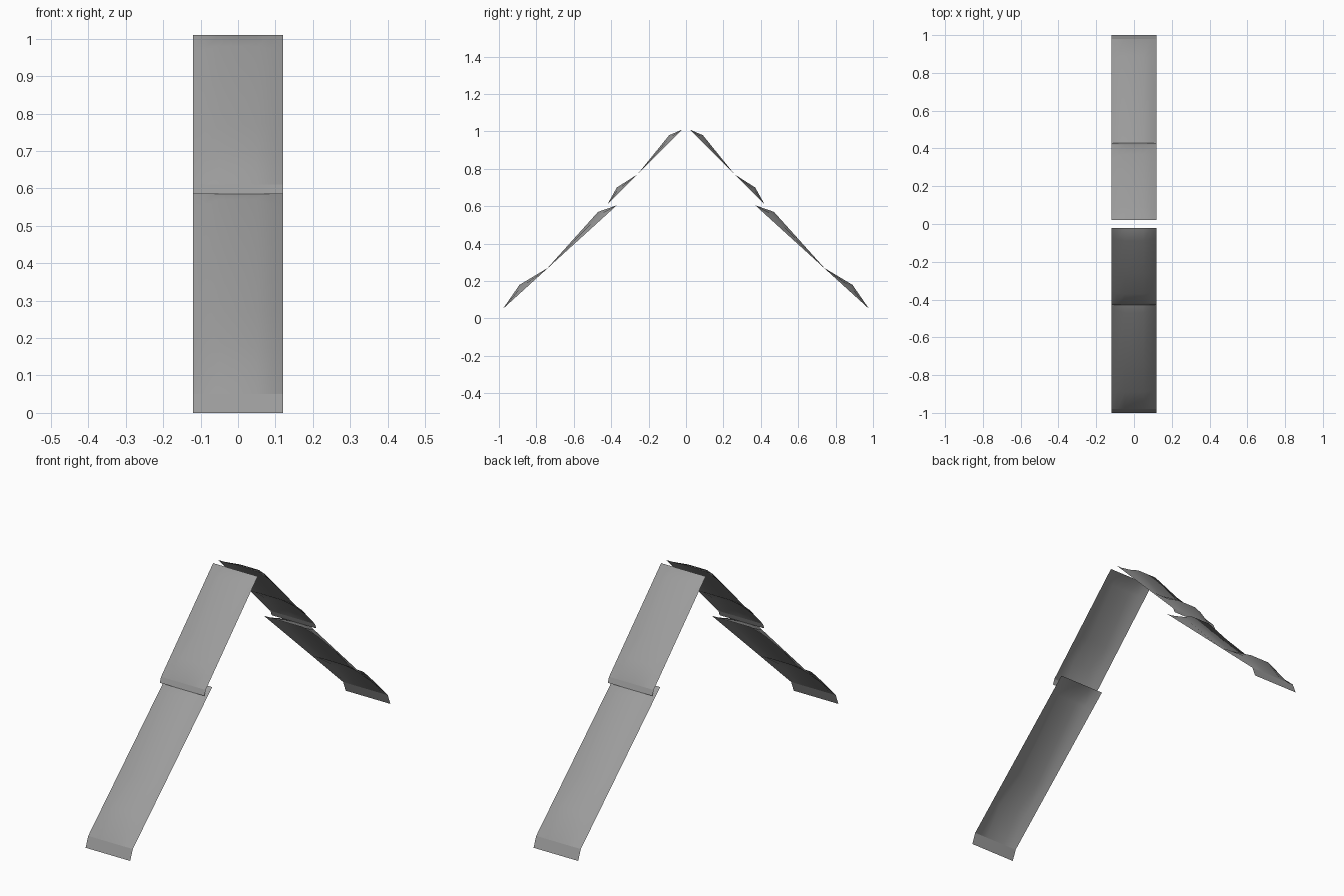
import bpy, bmesh

if "Cube" in bpy.data.objects:
    bpy.data.objects.remove(bpy.data.objects["Cube"])

# Side profiles (y, z): the wavy middle of each slat, then its turned-down lip
UPPER = [(0.02, 1.01), (0.09, 0.98), (0.26, 0.77), (0.37, 0.70), (0.42, 0.61), (0.43, 0.585)]
LOWER = [(0.37, 0.605), (0.47, 0.57), (0.74, 0.27), (0.89, 0.18), (0.98, 0.05), (1.0, 0.0)]
# Columns across the width: (x, how much of the wave shows there)
COLUMNS = [(-0.12, 0.0), (-0.09, 0.6), (-0.05, 1.0), (0.0, 1.0), (0.05, 1.0), (0.09, 0.6), (0.12, 0.0)]

grey = bpy.data.materials.new("dark_grey")
grey.diffuse_color = (0.33, 0.33, 0.33, 1)
grey.use_nodes = True
grey.node_tree.nodes["Principled BSDF"].inputs["Base Color"].default_value = grey.diffuse_color


def flatten(profile):
    """Straight edge: same stations laid on the chord, lip kept."""
    (y0, z0), (y1, z1) = profile[0], profile[4]
    dy, dz = y1 - y0, z1 - z0
    out = []
    for y, z in profile[:5]:
        t = ((y - y0) * dy + (z - z0) * dz) / (dy * dy + dz * dz)
        out.append((y0 + dy * t, z0 + dz * t))
    return out + [profile[5]]


def slat(name, profile, side):
    """Open warped sheet; side=-1 is the copy turned half round about z."""
    bm = bmesh.new()
    rows = []
    for (ya, za), (yb, zb) in zip(flatten(profile), profile):
        rows.append([bm.verts.new((x * side, (ya + (yb - ya) * t) * side, za + (zb - za) * t))
                     for x, t in COLUMNS])
    for r0, r1 in zip(rows, rows[1:]):
        for c in range(len(COLUMNS) - 1):
            f = bm.faces.new((r0[c], r1[c], r1[c + 1], r0[c + 1]))
            f.smooth = True
    bm.normal_update()
    if sum(f.normal.z for f in bm.faces) < 0:
        bmesh.ops.reverse_faces(bm, faces=bm.faces[:])
    # crisp fold above the lip
    for a, b in zip(rows[4], rows[4][1:]):
        bm.edges.get((a, b)).smooth = False
    me = bpy.data.meshes.new(name)
    bm.to_mesh(me)
    bm.free()
    me.materials.append(grey)
    bpy.context.collection.objects.link(bpy.data.objects.new(name, me))


# Two overlapping slats on each slope
for label, side in (("back", 1), ("front", -1)):
    slat(label + "_upper_slat", UPPER, side)
    slat(label + "_lower_slat", LOWER, side)
